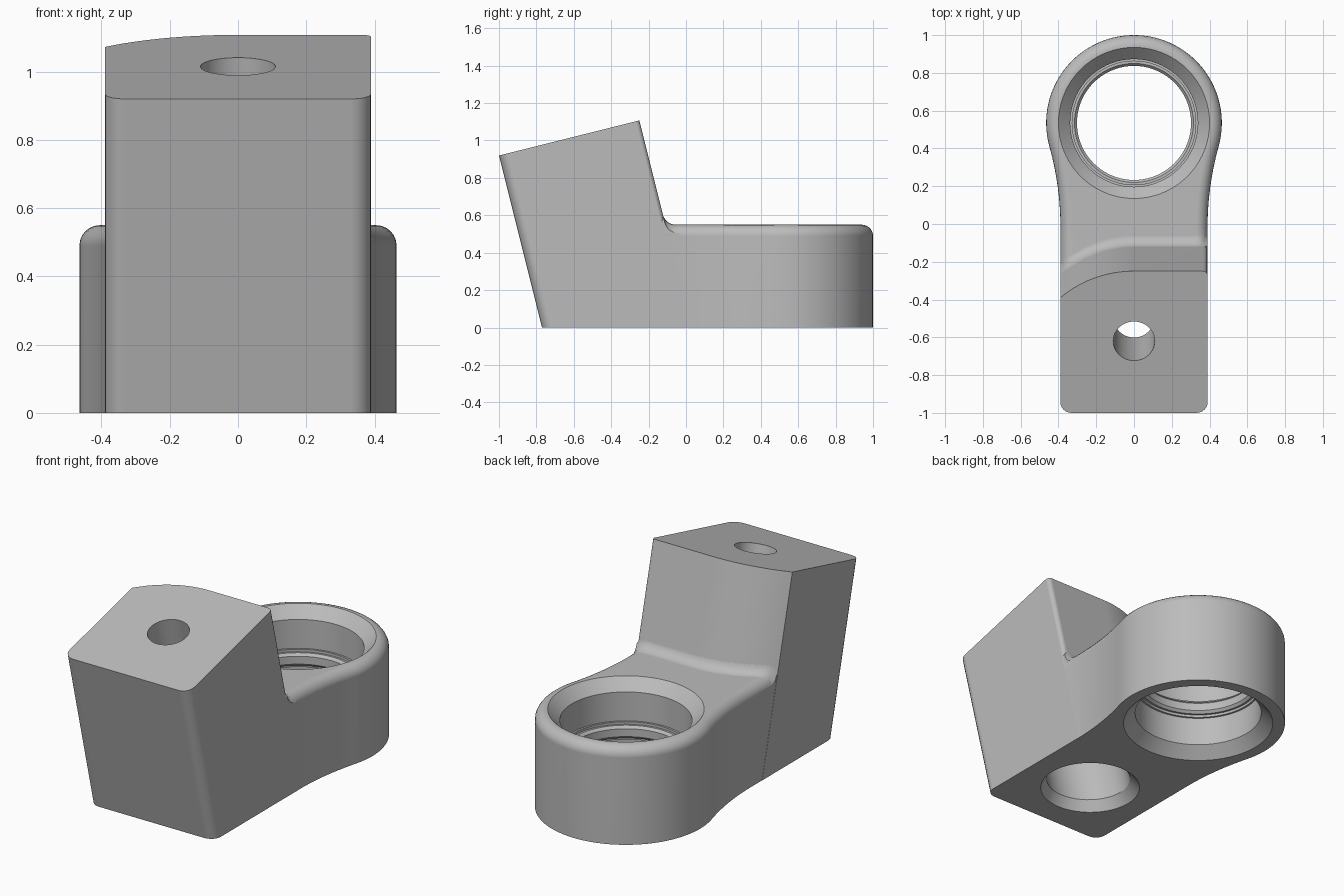
import bpy, bmesh
from math import sin, cos, pi, sqrt, atan2

cube = bpy.data.objects.get("Cube")
if cube:
    bpy.data.objects.remove(cube, do_unlink=True)

HALF = 0.39          # half width of the block and arm
ARM_TOP = 0.55
RING_Y, RING_R = 0.535, 0.465
LEAN = 0.25          # backward lean of the block per unit height
ROUND = 0.06         # outer edge rounding

grey = bpy.data.materials.new("plain grey")
grey.use_nodes = True
grey.diffuse_color = (0.5, 0.5, 0.5, 1)
grey.node_tree.nodes["Principled BSDF"].inputs["Base Color"].default_value = (0.5, 0.5, 0.5, 1)


def loft(name, rings, bevel_top=0):
    """Closed solid through matching loops of points, optionally rounding the last loop."""
    bm = bmesh.new()
    loops = [[bm.verts.new(p) for p in ring] for ring in rings]
    n = len(loops[0])
    for a, b in zip(loops, loops[1:]):
        for i in range(n):
            j = (i + 1) % n
            bm.faces.new((a[i], a[j], b[j], b[i]))
    bm.faces.new(loops[0][::-1])
    top = bm.faces.new(loops[-1])
    bmesh.ops.recalc_face_normals(bm, faces=bm.faces)
    if bevel_top:
        bmesh.ops.bevel(bm, geom=list(top.edges), offset=bevel_top, segments=6,
                        profile=0.5, affect='EDGES', clamp_overlap=False)
    mesh = bpy.data.meshes.new(name)
    bm.to_mesh(mesh)
    bm.free()
    mesh.materials.append(grey)
    ob = bpy.data.objects.new(name, mesh)
    bpy.context.collection.objects.link(ob)
    return ob


def arc(cx, cy, r, a0, a1, steps):
    return [(cx + r * cos(a0 + (a1 - a0) * i / steps),
             cy + r * sin(a0 + (a1 - a0) * i / steps)) for i in range(steps + 1)]


def circle(r, z, cy, n=72):
    return [(r * cos(2 * pi * i / n), cy + r * sin(2 * pi * i / n), z) for i in range(n)]


def combine(target, other, operation):
    mod = target.modifiers.new(operation.lower(), 'BOOLEAN')
    mod.operation, mod.solver, mod.object = operation, 'EXACT', other
    bpy.context.view_layer.objects.active = target
    bpy.ops.object.modifier_apply(modifier=mod.name)
    bpy.data.objects.remove(other, do_unlink=True)


# Arm and ring: outline with a concave neck on both sides
side = HALF - 0.0008
neck_y = -0.02
drop = RING_Y - neck_y
neck_r = (side**2 + drop**2 - RING_R**2) / (2 * (RING_R - side))
turn = atan2(drop, side + neck_r)
right_half = [(side, -0.45)]
right_half += arc(side + neck_r, neck_y, neck_r, pi, pi - turn, 10)
right_half += arc(0, RING_Y, RING_R, -turn, pi / 2, 30)[1:]
outline = right_half + [(-x, y) for x, y in right_half[-2::-1]]
bracket = loft("angled_bracket", [[(x, y, z) for x, y in outline] for z in (0, ARM_TOP)], ROUND)

# Leaning block: rounded front corners, back wall curving forward on one side
BACK, FRONT, CURVE_R = 0.0275, -0.77, 0.582


def wall(x):
    return BACK if x >= 0 else BACK - CURVE_R + sqrt(CURVE_R**2 - x * x)


base = arc(-HALF + ROUND, FRONT + ROUND, ROUND, pi, 1.5 * pi, 6)
base += arc(HALF - ROUND, FRONT + ROUND, ROUND, -pi / 2, 0, 6)
base += arc(HALF - 0.025, BACK - 0.025, 0.025, 0, pi / 2, 4)
base += [(-HALF * i / 16, wall(-HALF * i / 16)) for i in range(17)]


def top_z(y):
    return (1.17 + LEAN * y) / (1 + LEAN**2)


block = loft("block", [[(x, y, 0) for x, y in base],
                       [(x, y - LEAN * top_z(y), top_z(y)) for x, y in base]])

# Concave fillet where the block meets the arm
def fillet_section(x, t=0.065):
    over = max(0, abs(x) - (HALF - ROUND))
    z = ARM_TOP - 0.001 - ROUND + sqrt(ROUND**2 - over**2)
    y = wall(x) - LEAN * z - 0.001
    points = []
    for i in range(9):
        u = i / 8
        w, f = (1 - u)**2 * t, u * u * t
        points.append((x, y - 0.243 * w + f, z + 0.97 * w))
    return points + [(x, y + t, z - 0.03), (x, y - 0.06, z - 0.03), (x, y - 0.06, z + 0.06)]


reach = HALF - 0.002
fillet = loft("fillet", [fillet_section(-reach + 2 * reach * i / 40) for i in range(41)])
combine(bracket, block, 'UNION')
combine(bracket, fillet, 'UNION')

# Ring bore: chamfered mouths and a stepped lip at mid height, same from both ends
half_bore = [(0.46, 0.335), (0.338, 0.213), (0.338, 0.05), (0.327, 0.05),
             (0.327, 0.036), (0.315, 0.036), (0.302, 0.022)]
mid = ARM_TOP / 2
stations = [(r, mid - h) for r, h in half_bore] + [(r, mid + h) for r, h in half_bore[::-1]]
combine(bracket, loft("bore_cutter", [circle(r, z, RING_Y) for r, z in stations]), 'DIFFERENCE')

# Leaning bolt hole with a wide chamfered pocket underneath
hole = [(0.3, -0.05), (0.223, 0.06), (0.223, 0.5), (0.11, 0.5), (0.11, 1.3)]
combine(bracket, loft("bolt_cutter", [circle(r, z, -0.366 - LEAN * z, 48) for r, z in hole]),
        'DIFFERENCE')

# Smooth rounded surfaces, crisp machined edges
bpy.ops.object.select_all(action='DESELECT')
bracket.select_set(True)
bpy.context.view_layer.objects.active = bracket
bpy.ops.object.shade_smooth_by_angle(angle=0.5)
normals = bracket.modifiers.new("even_normals", 'WEIGHTED_NORMAL')
normals.keep_sharp = True
